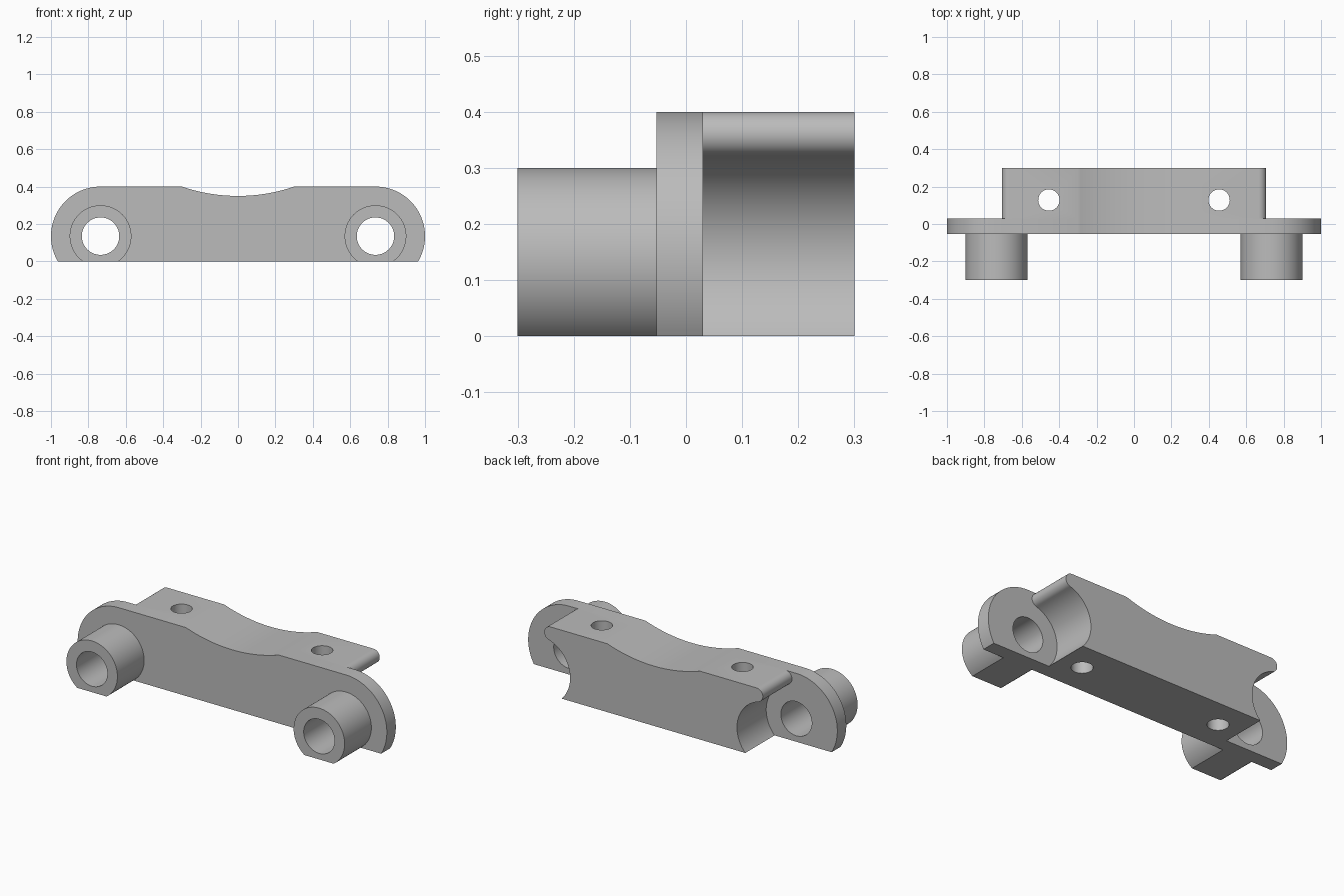
import bpy
import bmesh
from math import cos, sin, pi, asin, atan2, hypot, radians
from mathutils import Matrix

default = bpy.data.objects.get("Cube")
if default:
    bpy.data.objects.remove(default, do_unlink=True)

grey = bpy.data.materials.new("machined grey")
grey.use_nodes = True
colour = (0.5, 0.5, 0.5, 1)
grey.diffuse_color = colour
grey.node_tree.nodes["Principled BSDF"].inputs["Base Color"].default_value = colour

# Main dimensions
PIN_X, PIN_Z = 0.735, 0.135
END_R, BOSS_R, BORE_R = 0.265, 0.165, 0.10
TOP = 0.4
FRONT, PLATE_FRONT, PLATE_BACK, BACK = -0.3, -0.053, 0.03, 0.3
LIP_R, LIP_X = 0.04, 0.667
SADDLE_HALF, SADDLE_DEPTH = 0.3, 0.05


def arc(cx, cz, r, start, end, n=32):
    return [(cx + r * cos(start + (end - start) * i / n),
             cz + r * sin(start + (end - start) * i / n)) for i in range(n + 1)]


def mirrored(half):
    """Complete a right-hand outline with its mirror image."""
    return half + [(-x, z) for x, z in reversed(half) if abs(x) > 1e-5]


def finish(name, bm):
    mesh = bpy.data.meshes.new(name)
    bmesh.ops.recalc_face_normals(bm, faces=bm.faces)
    bm.to_mesh(mesh)
    bm.free()
    mesh.materials.append(grey)
    obj = bpy.data.objects.new(name, mesh)
    bpy.context.collection.objects.link(obj)
    return obj


def extrude_profile(name, points, y0, y1):
    bm = bmesh.new()
    face = bm.faces.new([bm.verts.new((x, y0, z)) for x, z in points])
    grown = bmesh.ops.extrude_face_region(bm, geom=[face])["geom"]
    verts = [v for v in grown if isinstance(v, bmesh.types.BMVert)]
    bmesh.ops.translate(bm, verts=verts, vec=(0, y1 - y0, 0))
    return finish(name, bm)


def cylinder_cutter(name, centre, r, axis):
    bm = bmesh.new()
    turn = Matrix.Rotation(pi / 2, 4, 'X') if axis == 'Y' else Matrix()
    bmesh.ops.create_cone(bm, cap_ends=True, segments=64, radius1=r, radius2=r,
                          depth=2, matrix=Matrix.Translation(centre) @ turn)
    obj = finish(name, bm)
    obj.hide_render = True
    return obj


def drill(obj, cutters):
    """Cut the holes, then shade with crisp edges."""
    for cutter in cutters:
        mod = obj.modifiers.new("hole", 'BOOLEAN')
        mod.operation, mod.solver, mod.object = 'DIFFERENCE', 'EXACT', cutter
    graph = bpy.context.evaluated_depsgraph_get()
    mesh = bpy.data.meshes.new_from_object(obj.evaluated_get(graph))
    obj.modifiers.clear()
    obj.data = mesh
    bpy.ops.object.select_all(action='DESELECT')
    obj.select_set(True)
    bpy.context.view_layer.objects.active = obj
    bpy.ops.object.shade_smooth_by_angle(angle=radians(30))


# Right half of the shallow saddle in the top
saddle_r = (SADDLE_HALF ** 2 + SADDLE_DEPTH ** 2) / (2 * SADDLE_DEPTH)
sweep = asin(SADDLE_HALF / saddle_r)
saddle = arc(0, TOP - SADDLE_DEPTH + saddle_r, saddle_r, -pi / 2, -pi / 2 + sweep, 20)

# Front plate: rounded ends with a flat base
plate_half = saddle + arc(PIN_X, PIN_Z, END_R, pi / 2, -asin(PIN_Z / END_R), 48)
plate = extrude_profile("front_plate", mirrored(plate_half), PLATE_FRONT, PLATE_BACK)

# Rear block: bullnose lip flowing into a concave scoop at each end
lip_z = TOP - LIP_R
dx, dz = PIN_X - LIP_X, PIN_Z - lip_z
scoop_r = hypot(dx, dz) - LIP_R
tangent = atan2(dz, dx)
scoop = arc(PIN_X, PIN_Z, scoop_r, tangent + pi, pi + asin(PIN_Z / scoop_r), 40)
block_half = saddle + arc(LIP_X, lip_z, LIP_R, pi / 2, tangent, 20) + scoop[1:]
block = extrude_profile("rear_block", mirrored(block_half), PLATE_BACK, BACK)

# Bosses: tubes with a flat underside
flat = asin(PIN_Z / BOSS_R)
bosses, bores, screw_holes = [], [], []
for side, s in (("left", 1), ("right", -1)):
    outline = arc(s * PIN_X, PIN_Z, BOSS_R, -flat, pi + flat, 64)
    bosses.append(extrude_profile(side + "_boss", outline, FRONT, PLATE_FRONT))
    bores.append(cylinder_cutter(side + "_bore_cutter", (s * PIN_X, 0, PIN_Z), BORE_R, 'Y'))
    screw_holes.append(cylinder_cutter(side + "_screw_cutter", (s * 0.455, 0.128, 0.2), 0.057, 'Z'))

drill(plate, bores)
drill(block, screw_holes)
for boss, bore in zip(bosses, bores):
    drill(boss, [bore])

# The cutters have done their work
for cutter in bores + screw_holes:
    bpy.data.objects.remove(cutter, do_unlink=True)
